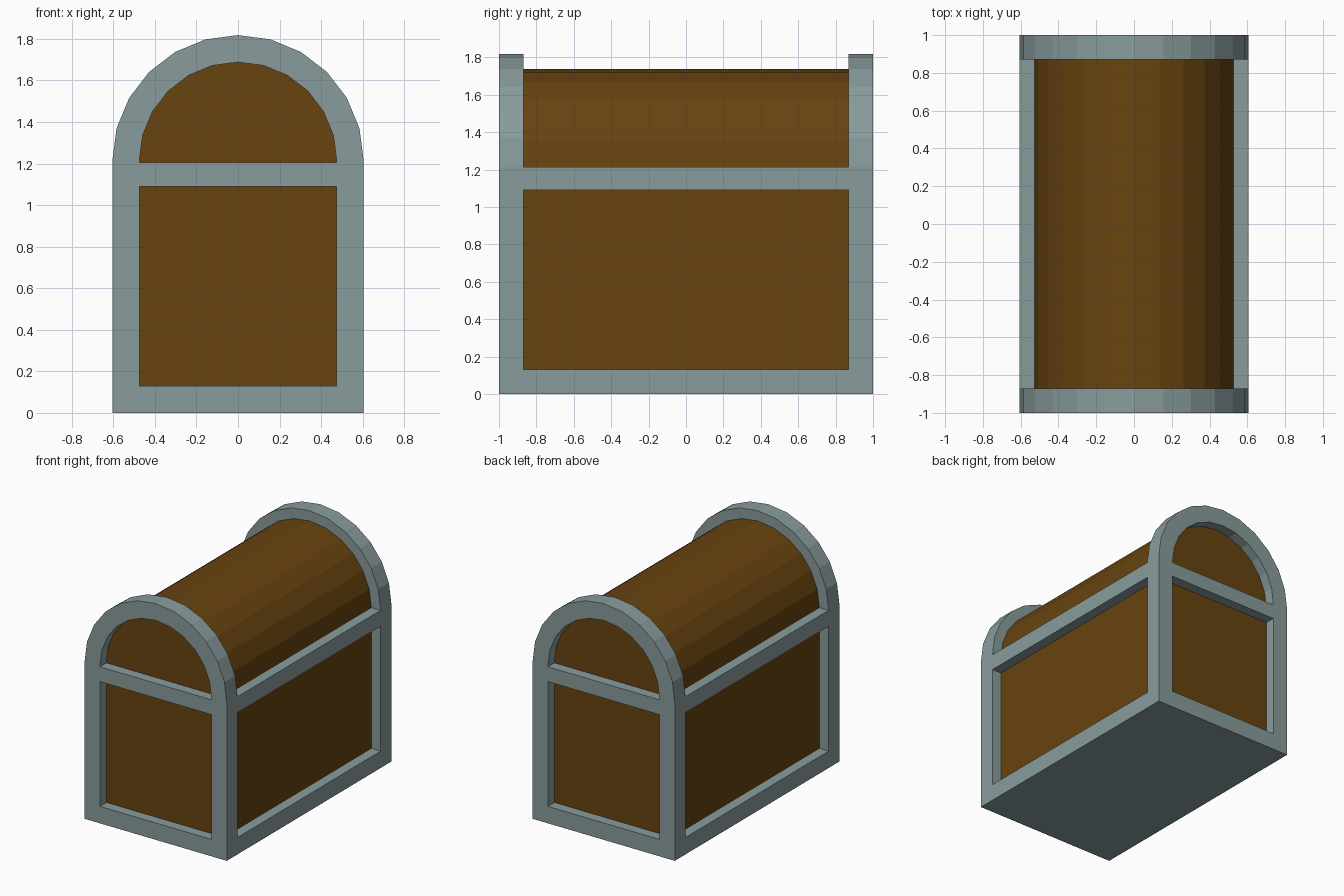
import bpy, bmesh
from math import pi, sin, cos

cube = bpy.data.objects.get("Cube")
if cube:
    bpy.data.objects.remove(cube, do_unlink=True)

HALF_W, HALF_L = 0.605, 1.0    # outer half width and half length
SPRING = 1.213                 # height where the arch starts
BORDER, INSET = 0.13, 0.079    # frame width and panel recess
RAIL_LOW = 1.09


def material(name, rgb):
    mat = bpy.data.materials.new(name)
    mat.use_nodes = True
    mat.diffuse_color = (*rgb, 1)
    mat.node_tree.nodes["Principled BSDF"].inputs["Base Color"].default_value = (*rgb, 1)
    return mat


metal = material("grey metal", (0.25, 0.33, 0.335))
wood = material("brown wood", (0.138, 0.057, 0.005))


def finish(name, bm, mat):
    bmesh.ops.recalc_face_normals(bm, faces=bm.faces)
    mesh = bpy.data.meshes.new(name)
    bm.to_mesh(mesh)
    bm.free()
    mesh.materials.append(mat)
    obj = bpy.data.objects.new(name, mesh)
    bpy.context.collection.objects.link(obj)
    return obj


def box(name, x, y, z, mat):
    """Box from (low, high) ranges on each axis."""
    bm = bmesh.new()
    bmesh.ops.create_cube(bm, size=1)
    for v in bm.verts:
        v.co = [r[0] if c < 0 else r[1] for c, r in zip(v.co, (x, y, z))]
    return finish(name, bm, mat)


def arch(radius, bottom, steps=12):
    """Outline of a rectangle with a half-round top, as (x, z) points."""
    arc = [(radius * cos(pi * i / steps), SPRING + radius * sin(pi * i / steps))
           for i in range(steps + 1)]
    return [(radius, bottom)] + arc + [(-radius, bottom)]


# Wooden body and rounded lid
bm = bmesh.new()
end = HALF_L - INSET
face = bm.faces.new([bm.verts.new((x, -end, z)) for x, z in arch(HALF_W - INSET, BORDER / 2)])
ext = bmesh.ops.extrude_face_region(bm, geom=[face], use_keep_orig=True)
moved = [v for v in ext["geom"] if isinstance(v, bmesh.types.BMVert)]
bmesh.ops.translate(bm, verts=moved, vec=(0, 2 * end, 0))
finish("wooden_body", bm, wood)


# Arched frame and cross rail at each end
def end_frame(name, side):
    outer, inner = arch(HALF_W, 0), arch(HALF_W - BORDER, BORDER)
    loops = []
    for outline, y in ((outer, HALF_L), (inner, HALF_L),
                       (inner, HALF_L - BORDER), (outer, HALF_L - BORDER)):
        loops.append([(x, side * y, z) for x, z in outline])
    bm = bmesh.new()
    rings = [[bm.verts.new(p) for p in loop] for loop in loops]
    n = len(outer)
    for a, b in zip(rings, rings[1:] + rings[:1]):
        for i in range(n):
            j = (i + 1) % n
            bm.faces.new((a[i], a[j], b[j], b[i]))
    finish(name, bm, metal)


inner_w, inner_l = HALF_W - BORDER, HALF_L - BORDER
for label, side in (("front", -1), ("back", 1)):
    end_frame(label + "_arch_frame", side)
    box(label + "_cross_rail", (-inner_w, inner_w),
        sorted((side * (end - 0.02), side * HALF_L)), (RAIL_LOW, 1.204), metal)

# Base slab and the long side rails
box("base", (-HALF_W, HALF_W), (-inner_l, inner_l), (0, BORDER), metal)
for label, side in (("right", -1), ("left", 1)):
    box(label + "_side_rail", sorted((side * (HALF_W - INSET - 0.02), side * HALF_W)),
        (-inner_l, inner_l), (RAIL_LOW, SPRING), metal)
